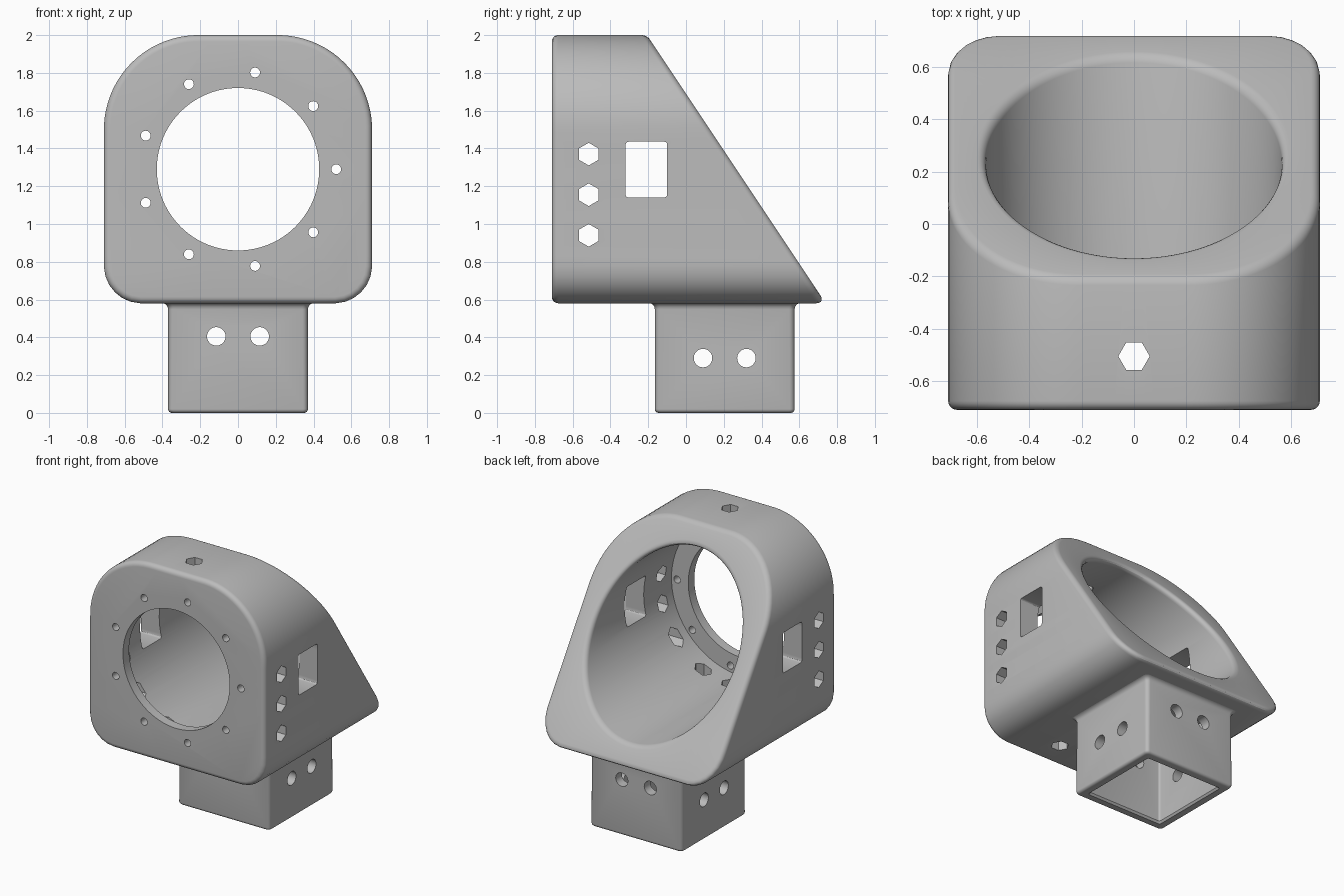
import bpy, bmesh, math
from math import sin, cos, pi
from mathutils import Matrix, Vector

if "Cube" in bpy.data.objects:
    bpy.data.objects.remove(bpy.data.objects["Cube"])

grey = bpy.data.materials.new("plain grey")
grey.use_nodes = True
grey.diffuse_color = (0.5, 0.5, 0.5, 1)
grey.node_tree.nodes["Principled BSDF"].inputs["Base Color"].default_value = (0.5, 0.5, 0.5, 1)

FRONT, LEDGE, BORE, HALF, AXIS_Z = -0.71, -0.64, 0.565, 0.71, 1.29
STEPS = 120


def make_object(name, bm):
    bmesh.ops.recalc_face_normals(bm, faces=bm.faces)
    mesh = bpy.data.meshes.new(name)
    bm.to_mesh(mesh)
    bm.free()
    mesh.materials.append(grey)
    obj = bpy.data.objects.new(name, mesh)
    bpy.context.collection.objects.link(obj)
    return obj


def loft(bm, rings, closed=False):
    loops = [[bm.verts.new(p) for p in ring] for ring in rings]
    pairs = list(zip(loops, loops[1:]))
    if closed:
        pairs.append((loops[-1], loops[0]))
    for a, b in pairs:
        for i in range(len(a)):
            j = (i + 1) % len(a)
            bm.faces.new((a[i], a[j], b[j], b[i]))
    return loops


def cut_and_finish(obj, cutter):
    cutter.hide_render = True
    mod = obj.modifiers.new("holes", "BOOLEAN")
    mod.operation, mod.solver, mod.object = "DIFFERENCE", "EXACT", cutter
    bpy.ops.object.select_all(action="DESELECT")
    obj.select_set(True)
    bpy.context.view_layer.objects.active = obj
    bpy.ops.object.modifier_apply(modifier=mod.name)
    bpy.data.objects.remove(cutter)
    bpy.ops.object.shade_smooth_by_angle(angle=math.radians(30))


# Turns a cutter's length from z to the wanted axis, keeping a corner of a hexagon along y
TURN = {"x": Matrix.Rotation(pi / 2, 4, "Y"), "y": Matrix.Rotation(pi / 2, 4, "X"), "z": Matrix()}


def drill(bm, axis, centre, radius, length, sides=32):
    spin = Matrix.Rotation(pi / 2, 4, "Z")
    bmesh.ops.create_cone(bm, cap_ends=True, segments=sides, radius1=radius, radius2=radius,
                          depth=length, matrix=Matrix.Translation(centre) @ TURN[axis] @ spin)


def outline_distance(x, z):
    """Distance from the rounded body outline, with larger corners at the top."""
    r = 0.5 if z > 0 else 0.2
    qx, qz = abs(x) - HALF + r, abs(z) - HALF + r
    return min(max(qx, qz), 0) + math.hypot(max(qx, 0), max(qz, 0)) - r


def outline_point(angle):
    t = 1.5
    for _ in range(80):
        t -= outline_distance(t * cos(angle), t * sin(angle))
    return t * cos(angle), AXIS_Z + t * sin(angle)


def slant(x, z):
    return (x, (1.69 - z) / 1.5, z)


# Body: rounded block with a slanted back and a wide blind bore
angles = [2 * pi * i / STEPS for i in range(STEPS)]
outer = [outline_point(a) for a in angles]
inner = [(BORE * cos(a), AXIS_Z + BORE * sin(a)) for a in angles]
bm = bmesh.new()
loops = loft(bm, [[(x, FRONT, z) for x, z in outer], [slant(x, z) for x, z in outer],
                  [slant(x, z) for x, z in inner], [(x, LEDGE, z) for x, z in inner]])
bm.faces.new(loops[0])
bm.faces.new(loops[3])
bmesh.ops.recalc_face_normals(bm, faces=bm.faces)
rims = [bm.edges.get((l[i], l[i - 1])) for l in loops[:3] for i in range(STEPS)]
bmesh.ops.bevel(bm, geom=rims, offset=0.048, offset_type="WIDTH", segments=5,
                profile=0.5, affect="EDGES", clamp_overlap=False)
body = make_object("housing_body", bm)

# Body openings
cut = bmesh.new()
drill(cut, "y", (0, -0.7, AXIS_Z), 0.43, 0.2, 96)
for k in range(9):
    a = 2 * pi * k / 9
    drill(cut, "y", (0.52 * cos(a), -0.7, AXIS_Z + 0.52 * sin(a)), 0.026, 0.2, 20)
for step in (-1, 0, 1):
    drill(cut, "x", (0, -0.515, 1.155 + 0.215 * step), 0.06, 2, 6)
    drill(cut, "z", (0.215 * step, -0.505, 0.65), 0.06, 0.36, 6)
drill(cut, "z", (0, -0.505, 1.95), 0.06, 0.36, 6)
box = bmesh.ops.create_cube(cut, size=1, matrix=Matrix.Translation((0, -0.21, 1.288))
                            @ Matrix.Diagonal((2, 0.22, 0.295, 1)))
long_edges = {e for v in box["verts"] for e in v.link_edges
              if abs(e.verts[0].co.x - e.verts[1].co.x) > 1}
bmesh.ops.bevel(cut, geom=list(long_edges), offset=0.015, segments=3, profile=0.5, affect="EDGES")
cut_and_finish(body, make_object("body_hole_cutter", cut))


# Neck: square socket, open below, flaring into the body
NECK_Y = 0.205


def square_ring(half, z, r):
    ring = []
    for i in range(24):
        quarter, k = divmod(i, 6)
        a = (quarter + k / 5) * pi / 2
        mid = (quarter + 0.5) * pi / 2
        ring.append((math.copysign(half - r, cos(mid)) + r * cos(a),
                     NECK_Y + math.copysign(half - r, sin(mid)) + r * sin(a), z))
    return ring


bend = [k * pi / 8 for k in range(5)]
rings = [square_ring(0.35 + 0.02 * sin(a), 0.02 - 0.02 * cos(a), 0.025) for a in bend]
rings += [square_ring(0.405 - 0.035 * cos(a), 0.548 + 0.035 * sin(a), 0.03) for a in bend]
rings += [square_ring(0.30, 0.583, 0.015), square_ring(0.30, 0.015, 0.015),
          square_ring(0.31, 0, 0.015)]
bm = bmesh.new()
loft(bm, rings, closed=True)
neck = make_object("square_neck", bm)

# Neck cross holes
cut = bmesh.new()
for side in (-0.115, 0.115):
    drill(cut, "y", (side, NECK_Y, 0.405), 0.049, 1)
    drill(cut, "x", (0, NECK_Y + side, 0.29), 0.049, 1)
cut_and_finish(neck, make_object("neck_hole_cutter", cut))
